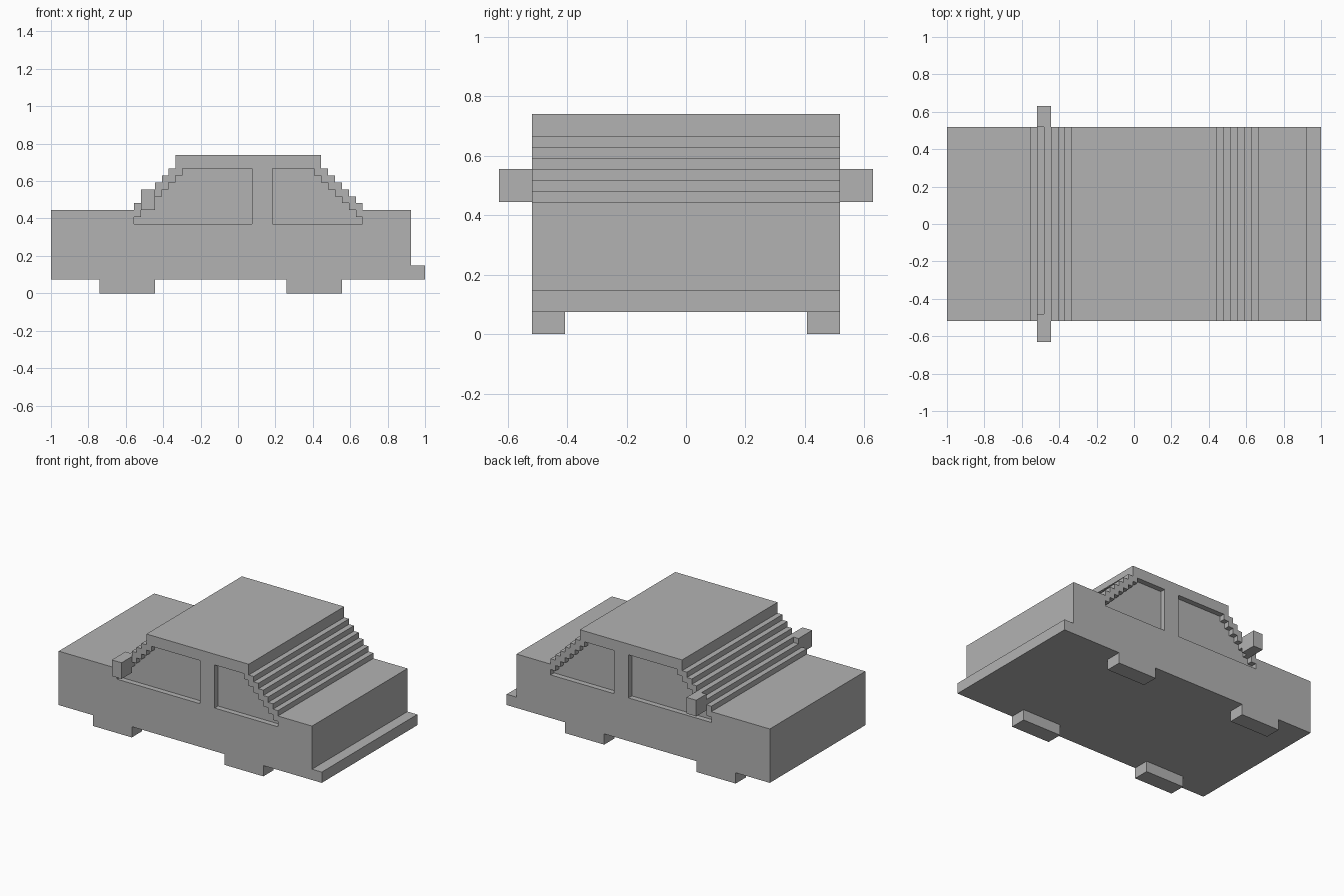
import bpy, bmesh
from mathutils import Vector

U = 1 / 27  # one block of the model

cube = bpy.data.objects.get("Cube")
if cube:
    bpy.data.objects.remove(cube, do_unlink=True)

grey = bpy.data.materials.new("plain grey")
grey.use_nodes = True
grey.diffuse_color = (0.45, 0.45, 0.45, 1)
grey.node_tree.nodes["Principled BSDF"].inputs["Base Color"].default_value = grey.diffuse_color


def prism(name, outline, y0, y1):
    """Extrude an (x, z) outline, in blocks, from y0 to y1."""
    bm = bmesh.new()
    face = bm.faces.new([bm.verts.new(Vector((x, y0, z)) * U) for x, z in outline])
    ext = bmesh.ops.extrude_face_region(bm, geom=[face])
    verts = [g for g in ext["geom"] if isinstance(g, bmesh.types.BMVert)]
    bmesh.ops.translate(bm, verts=verts, vec=(0, (y1 - y0) * U, 0))
    bmesh.ops.recalc_face_normals(bm, faces=bm.faces)
    mesh = bpy.data.meshes.new(name)
    bm.to_mesh(mesh)
    bm.free()
    mesh.materials.append(grey)
    obj = bpy.data.objects.new(name, mesh)
    bpy.context.collection.objects.link(obj)
    return obj


def box(name, x0, x1, y0, y1, z0, z1):
    return prism(name, [(x0, z0), (x1, z0), (x1, z1), (x0, z1)], y0, y1)


def stairs(x, z, count, dx):
    """Staircase outline climbing one block at a time from (x, z)."""
    points = []
    for i in range(count):
        points += [(x + dx * i, z + i), (x + dx * i, z + i + 1)]
    return points


# Body: chassis with bumper ledge, bonnet, boot and stepped cabin
left_steps = stairs(-15, 12, 6, 1) + [(-9, 18), (-9, 20)]
right_steps = stairs(18, 12, 6, -1) + [(12, 18), (12, 20)]
body = prism("car_body",
             [(-27, 2), (27, 2), (27, 4), (25, 4), (25, 12)]
             + right_steps + left_steps[::-1] + [(-27, 12)], -14, 14)

# Recessed side windows with stepped outer edges
windows = [("front_window", stairs(-15, 10, 8, 1) + [(2, 18), (2, 10)]),
           ("rear_window", stairs(18, 10, 8, -1) + [(5, 18), (5, 10)])]
for name, outline in windows:
    for y0, y1 in ((-16, -13), (13, 16)):
        cutter = prism(name + "_cutter", outline, y0, y1)
        cutter.hide_render = True
        mod = body.modifiers.new(name, "BOOLEAN")
        mod.operation = "DIFFERENCE"
        mod.solver = "EXACT"
        mod.object = cutter
        bpy.context.view_layer.objects.active = body
        bpy.ops.object.modifier_apply(modifier=mod.name)
        bpy.data.objects.remove(cutter, do_unlink=True)

# Wheels and wing mirrors on both sides
for side, y0, y1, m0, m1 in (("right", -14, -11, -17, -14), ("left", 11, 14, 14, 17)):
    box(side + "_front_wheel", -20, -12, y0, y1, 0, 2)
    box(side + "_rear_wheel", 7, 15, y0, y1, 0, 2)
    box(side + "_wing_mirror", -14, -12, m0, m1, 12, 15)

# Mirror bracket resting on the windscreen step
box("mirror_bracket", -14, -13, -14, -13, 14, 15)
